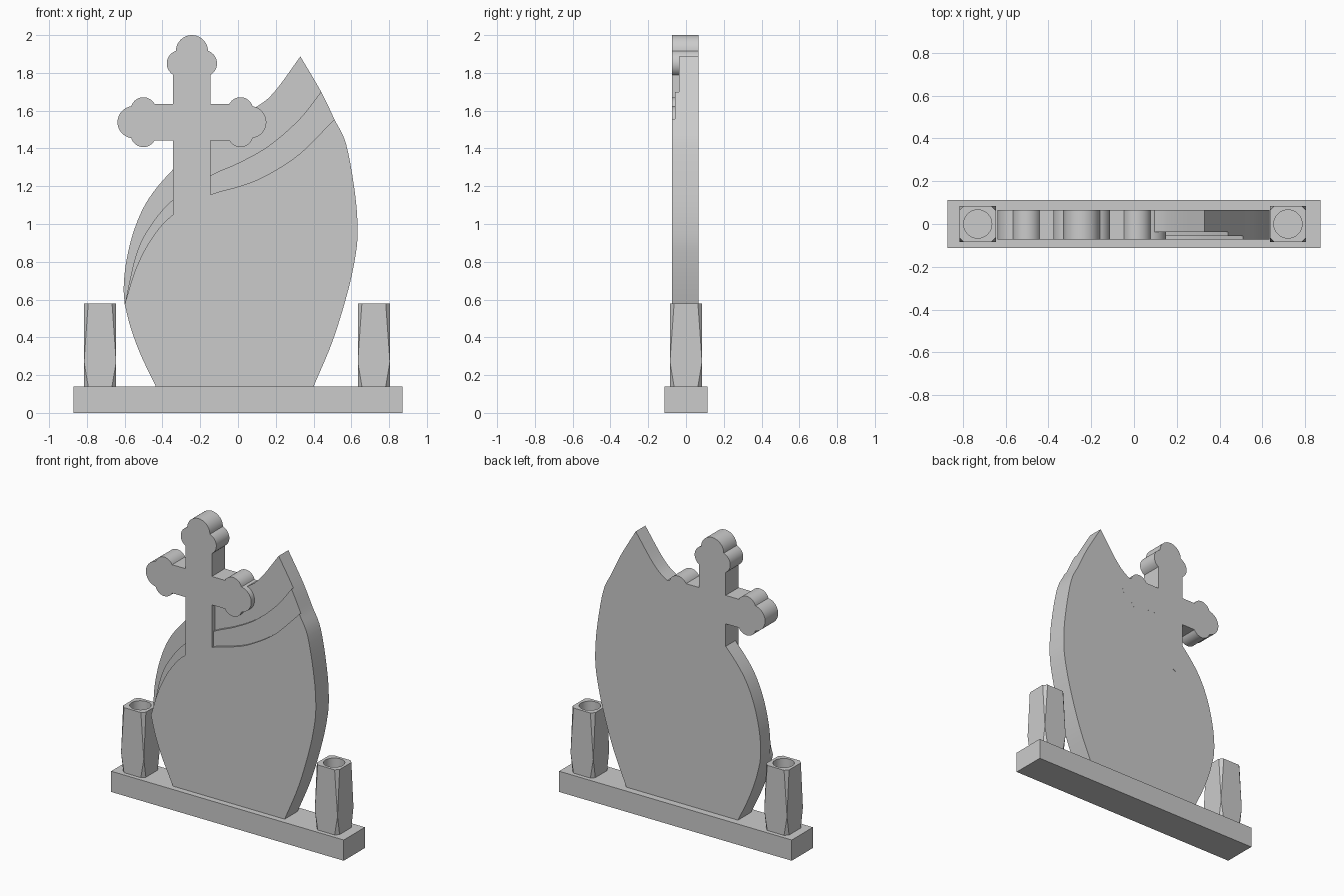
import bpy, bmesh
from math import sin, cos, asin, acos, atan2, hypot, pi, radians
from mathutils import Vector

if "Cube" in bpy.data.objects:
    bpy.data.objects.remove(bpy.data.objects["Cube"])

BACK = 0.066
N = 5  # curve steps between profile points


def finish(bm, name, loc=(0, 0, 0)):
    bmesh.ops.remove_doubles(bm, verts=bm.verts, dist=1e-5)
    bmesh.ops.recalc_face_normals(bm, faces=bm.faces)
    me = bpy.data.meshes.new(name)
    bm.to_mesh(me)
    bm.free()
    ob = bpy.data.objects.new(name, me)
    ob.location = loc
    bpy.context.collection.objects.link(ob)
    bpy.ops.object.select_all(action='DESELECT')
    ob.select_set(True)
    bpy.context.view_layer.objects.active = ob
    bpy.ops.object.shade_smooth_by_angle(angle=radians(25))
    return ob


def slab(name, outline, y0, y1):
    """Extrude an (x, z) outline from y0 to y1."""
    bm = bmesh.new()
    face = bm.faces.new([bm.verts.new((x, y0, z)) for x, z in outline])
    ext = bmesh.ops.extrude_face_region(bm, geom=[face], use_keep_orig=True)
    moved = [g for g in ext['geom'] if isinstance(g, bmesh.types.BMVert)]
    bmesh.ops.translate(bm, verts=moved, vec=(0, y1 - y0, 0))
    return finish(bm, name)


def spline(pts):
    """Smooth curve through the points, N steps per span."""
    p = [Vector(q) for q in pts]
    p = [2 * p[0] - p[1]] + p + [2 * p[-1] - p[-2]]
    out = []
    for a, b, c, d in zip(p, p[1:], p[2:], p[3:]):
        for i in range(N):
            t = i / N
            out.append(0.5 * (2 * b + (c - a) * t + (2 * a - 5 * b + 4 * c - d) * t * t
                              + (3 * b - a - 3 * c + d) * t ** 3))
    return [tuple(v) for v in out + [p[-2]]]


# Base
slab("base", [(-0.87, 0), (0.87, 0), (0.87, 0.14), (-0.87, 0.14)], -0.113, 0.113)

# Headstone: three layers sharing the side edges, each with its own top edge
right = spline([(0.40, 0.14), (0.50, 0.378), (0.578, 0.63), (0.62, 0.82), (0.633, 0.96),
                (0.62, 1.157), (0.573, 1.42), (0.51, 1.555), (0.44, 1.70), (0.33, 1.887)])
left = spline([(-0.60, 0.575), (-0.567, 0.447), (-0.514, 0.305), (-0.435, 0.14)])
top_back = spline([(0.33, 1.887), (0.193, 1.70), (0.09, 1.615), (-0.145, 1.475), (-0.343, 1.29),
                   (-0.472, 1.135), (-0.546, 0.98), (-0.59, 0.81), (-0.605, 0.67), (-0.60, 0.575)])
top_mid = spline([(0.44, 1.70), (0.325, 1.555), (0.166, 1.416), (0.008, 1.326), (-0.145, 1.257),
                  (-0.343, 1.13), (-0.467, 0.985), (-0.54, 0.835), (-0.60, 0.575)])
top_front = spline([(0.51, 1.555), (0.325, 1.37), (0.14, 1.252), (0.008, 1.20), (-0.145, 1.155),
                    (-0.343, 1.05), (-0.456, 0.925), (-0.54, 0.765), (-0.60, 0.575)])
for name, top, spans, y0, y1 in (("headstone_back", top_back, 9, -0.037, BACK),
                                 ("headstone_middle", top_mid, 8, -0.057, -0.037),
                                 ("headstone_front", top_front, 7, -0.073, -0.057)):
    slab(name, right[:spans * N] + top + left[1:], y0, y1)


def arc(cx, cy, r, a0, a1, n):
    return [(cx + r * cos(a0 + (a1 - a0) * i / n), cy + r * sin(a0 + (a1 - a0) * i / n))
            for i in range(n + 1)]


def trefoil(h, a, b, r, t, R):
    """Arm end along +u: two side lobes (a, +-b, r) and a tip lobe (t, 0, R)."""
    d = hypot(t - a, b)
    end = atan2(b, t - a) - acos((d * d + r * r - R * R) / (2 * d * r))
    phi = atan2(-b + r * sin(end), a + r * cos(end) - t)
    side = arc(a, -b, r, pi + asin((h - b) / r), end + 2 * pi, 14)
    tip = arc(t, 0, R, phi, -phi, 20)
    return side + tip[1:-1] + [(u, -v) for u, v in reversed(side)]


# Cross, its foot cut to meet the front layer
CX, CZ, W, H = -0.244, 1.539, 0.099, 0.096
arm = trefoil(H, 0.257, 0.065, 0.067, 0.309, 0.085)
head = trefoil(W, 0.311, 0.063, 0.07, 0.376, 0.085)
cross = [(W, 1.155 - CZ), (W, -H)] + arm + [(W, H)]
cross += [(-v, u) for u, v in head] + [(-W, H)]
cross += [(-u, -v) for u, v in arm] + [(-W, -H), (-W, 1.05 - CZ)]
slab("cross", [(CX + x, CZ + z) for x, z in cross], -0.073, BACK + 0.0003)


# Vases: square body with corner cuts that fade out at the belly, round well in the top
def vase(name, x):
    s, r, top, well, n = 0.085, 0.066, 0.58, 0.28, 32
    bm = bmesh.new()
    rings = []
    for z, c in ((0.14, 0.022), (0.27, 0.0), (top, 0.022)):
        k = s - c
        rings.append([bm.verts.new((u, v, z)) for u, v in (
            (s, -k), (s, k), (k, s), (-k, s), (-s, k), (-s, -k), (-k, -s), (k, -s))])
    for z in (top, well):
        rings.append([bm.verts.new((u, v, z)) for u, v in arc(0, 0, r, 0, 2 * pi, n)[:-1]])
    for lo, hi in ((rings[0], rings[1]), (rings[1], rings[2]), (rings[3], rings[4])):
        m = len(lo)
        for i in range(m):
            j = (i + 1) % m
            bm.faces.new((lo[i], lo[j], hi[j], hi[i]))
    bm.faces.new(rings[0])
    bm.faces.new(rings[4])
    rim = [bm.edges.get((g[i - 1], g[i])) for g in (rings[2], rings[3]) for i in range(len(g))]
    bmesh.ops.triangle_fill(bm, edges=rim, use_beauty=True, normal=(0, 0, 1))
    finish(bm, name, (x, 0, 0))


vase("vase_left", -0.73)
vase("vase_right", 0.719)
